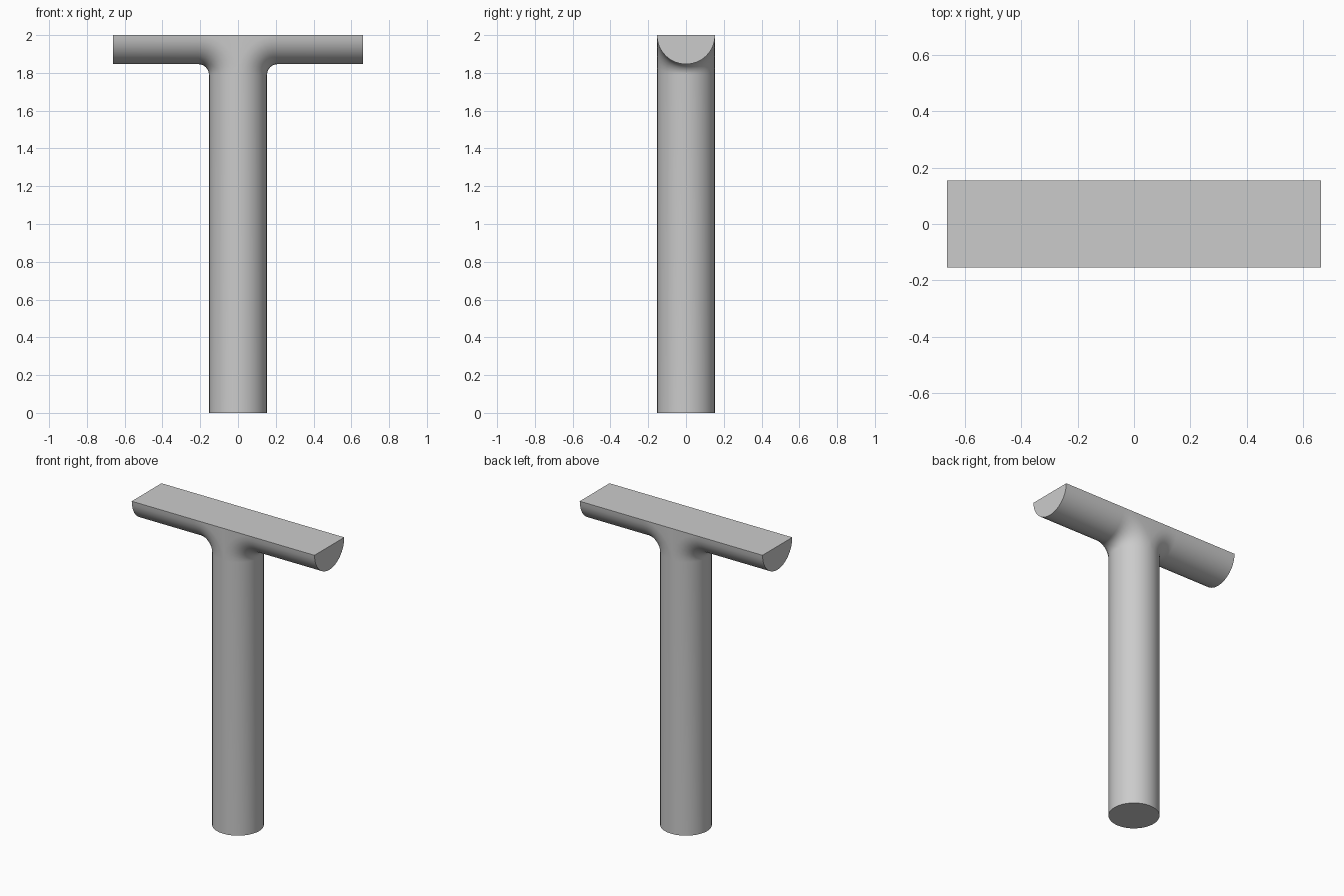
import bpy, bmesh
from math import sin, cos, pi

if "Cube" in bpy.data.objects:
    bpy.data.objects.remove(bpy.data.objects["Cube"])

R = 0.154        # post and bar radius
BEND = 0.21      # bend radius from post axis to bar axis
HALF = 0.662     # half length of the bar
TOP = 2.0
SIDES, STEPS = 16, 8

bm = bmesh.new()


def build_half(sx):
    def vert(x, y, z):
        return bm.verts.new((sx * x, y, z))

    # half-round section swept up the post, round the bend, out along the bar
    ts = [-pi / 2 + pi * i / SIDES for i in range(SIDES + 1)]
    rows = [[vert(R * cos(t), R * sin(t), 0) for t in ts]]
    for k in range(STEPS + 1):
        a = pi / 2 * k / STEPS
        rows.append([vert(BEND - (BEND - R * cos(t)) * cos(a), R * sin(t),
                          TOP - BEND + (BEND - R * cos(t)) * sin(a)) for t in ts])
    rows.append([vert(HALF, R * sin(t), TOP - R * cos(t)) for t in ts])
    for lo, hi in zip(rows, rows[1:]):
        for i in range(SIDES):
            bm.faces.new((lo[i], lo[i + 1], hi[i + 1], hi[i]))
    # bar end
    bm.faces.new(rows[-1])
    # flat web between the two bends
    for i in (0, SIDES):
        edge = [row[i] for row in rows[1:-1]]
        mid = [edge[0]] + [vert(0, v.co.y, v.co.z) for v in edge[1:]]
        for k in range(STEPS):
            quad = [edge[k], edge[k + 1], mid[k + 1]]
            bm.faces.new(quad if k == 0 else quad + [mid[k]])


for side in (1, -1):
    build_half(side)
bmesh.ops.remove_doubles(bm, verts=bm.verts[:], dist=1e-4)
# flat top and foot
bmesh.ops.holes_fill(bm, edges=[e for e in bm.edges if e.is_boundary], sides=0)
bmesh.ops.recalc_face_normals(bm, faces=bm.faces[:])

mesh = bpy.data.meshes.new("t_post")
bm.to_mesh(mesh)
bm.free()
post = bpy.data.objects.new("t_post", mesh)
bpy.context.collection.objects.link(post)
bpy.context.view_layer.objects.active = post
post.select_set(True)
bpy.ops.object.shade_smooth_by_angle(angle=0.6)
